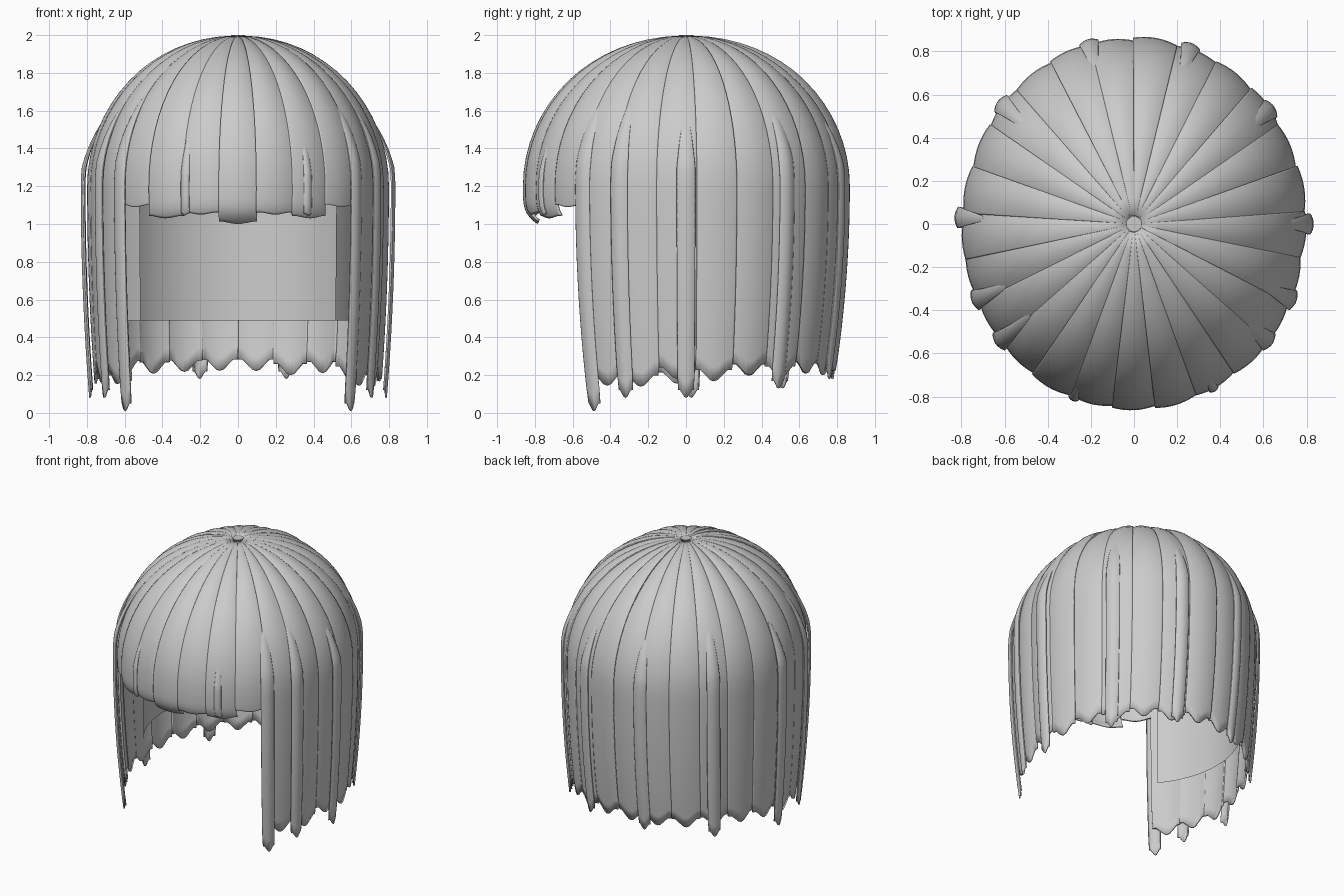
import bpy
import random
from math import sin, cos, acos, pi, sqrt, radians

random.seed(4)
if "Cube" in bpy.data.objects:
    bpy.data.objects.remove(bpy.data.objects["Cube"], do_unlink=True)

# Material
grey = bpy.data.materials.new("hair_grey")
grey.use_nodes = True
GREY = (0.6, 0.6, 0.6, 1)
grey.diffuse_color = GREY
grey.node_tree.nodes["Principled BSDF"].inputs["Base Color"].default_value = GREY

RX, RY = 0.793, 0.857      # head half sizes
MID, DOME = 1.2, 0.797     # height where the dome begins, dome height
COUNT = 25                 # locks around the head
STEP = 2 * pi / COUNT


def grid_object(name, rows, thickness, keep=lambda r, c: True):
    """Sheet from rows of points, thickened inward and smooth shaded."""
    wide = len(rows[0])
    verts = [p for row in rows for p in row]
    faces = []
    for r in range(len(rows) - 1):
        for c in range(wide - 1):
            if keep(r, c):
                a, b = r * wide + c, (r + 1) * wide + c
                faces.append((a, b, b + 1, a + 1))
    mesh = bpy.data.meshes.new(name)
    mesh.from_pydata(verts, [], faces)
    mesh.materials.append(grey)
    obj = bpy.data.objects.new(name, mesh)
    bpy.context.collection.objects.link(obj)
    if thickness:
        mod = obj.modifiers.new("thickness", "SOLIDIFY")
        mod.thickness = thickness
        mod.offset = -1
    bpy.ops.object.select_all(action="DESELECT")
    obj.select_set(True)
    bpy.context.view_layer.objects.active = obj
    bpy.ops.object.shade_smooth_by_angle(angle=radians(40))
    return obj


def radii(z, fringe):
    """Head radius along x and y at a height."""
    if z > MID:
        rel = sqrt(max(0, 1 - ((z - MID) / DOME) ** 2))
        return RX * rel, RY * rel
    drop = MID - z
    if fringe:                      # the fringe hooks inward at its hem
        return RX * (1 - 0.2 * drop ** 2), RY * (1 - 56 * drop ** 4)
    return RX * (1 - 0.045 * drop ** 2), RY * (1 - 0.09 * drop ** 2)


def lock(name, angle, half, top, tip, chamfer, fringe=False, bulge=0.01,
         lift=0.0, tilt=0.0, pointed=False, thickness=0.014):
    """One strand of hair lying on the head from height top down to tip."""
    cols = [-1, -0.93, -0.75, -0.5, -0.22, 0, 0.22, 0.5, 0.75, 0.93, 1]
    start = acos(min(1, (top - MID) / DOME))
    upper, lower = 16, 14
    rows = []
    for i in range(upper + lower + 1):
        row = []
        for u in cols:
            end = tip + chamfer * min(1, max(0, abs(u) - 0.15) / 0.6)
            if i <= upper:
                z = MID + DOME * cos(start + (pi / 2 - start) * i / upper)
            else:
                z = MID + (end - MID) * (i - upper) / lower
            rx, ry = radii(z, fringe)
            grow = min(1, i / 12) if pointed else 1
            width = half * sqrt(grow)
            # locks narrow a little just above the hem
            if z < tip + 0.1 and not fringe:
                width *= 0.9 + max(0, z - tip)
            out = (lift * grow + bulge * (1 - u * u) * grow + tilt * u) * min(1, rx * 1.9)
            if pointed:
                out -= 0.004 * (1 - grow)
            a = angle + width * u
            row.append(((rx + out) * cos(a), (ry + out) * sin(a),
                        z + out * max(0, z - MID) / DOME))
        rows.append(row)
    return grid_object(name, rows, thickness)


# Fringe and long locks around the head
fringe_tips = [1.0, 1.05, 1.03, 1.09]
for k in range(COUNT):
    side = k if k <= COUNT // 2 else k - COUNT
    angle = -pi / 2 + side * STEP
    style = dict(lift=random.uniform(-0.006, 0.003), tilt=random.uniform(-0.006, 0.006))
    if abs(side) <= 3:
        lock(f"fringe_lock_{k}", angle, STEP * 0.515, MID + DOME * 0.999,
             fringe_tips[abs(side)], 0.012, fringe=True, **style)
    else:
        tip = 0.17 + 0.05 * sin(angle) + random.uniform(-0.02, 0.02)
        lock(f"long_lock_{k}", angle, STEP * 0.52, MID + DOME * 0.999, tip, 0.06, **style)

# Thin loose strands: left angle, right angle, top, tip
strands = [(-39, -141, 1.71, 0.01), (-24, -156, 1.67, 0.08), (0, 178, 1.58, 0.08),
           (38, 140, 1.71, 0.13), (71, 105, 1.62, 0.18)]
for left, right, top, tip in strands:
    for label, degrees in (("left", left), ("right", right)):
        lock(f"loose_strand_{label}_{abs(degrees)}", radians(degrees), 0.056, top, tip, 0.04,
             bulge=0.014, lift=0.026 if left == 0 else 0.016, pointed=True, thickness=0.01)

# Small strands on the fringe
for name, degrees in (("fringe_strand_right", -110.5), ("fringe_strand_left", -62.5)):
    lock(name, radians(degrees), 0.03, 1.48, 1.045, 0.01, fringe=True,
         bulge=0.01, lift=0.009, pointed=True, thickness=0.01)

# Inner cap, open at the face
CAP_X, CAP_Y, CAP_BACK, CAP_MID, CAP_TOP, CAP_LOW = 0.68, 0.69, 0.07, 1.15, 0.74, 0.49
segments, dome_rows = 72, 14
cap_rows = []
levels = [(sin(pi / 2 * i / dome_rows), CAP_MID + CAP_TOP * cos(pi / 2 * i / dome_rows))
          for i in range(dome_rows + 1)]
levels += [(1 - 0.01 * j / 4, CAP_MID + (CAP_LOW - CAP_MID) * j / 4) for j in range(1, 5)]
for rel, z in levels:
    cap_rows.append([(CAP_X * rel * cos(2 * pi * s / segments - pi / 2),
                      CAP_BACK + CAP_Y * rel * sin(2 * pi * s / segments - pi / 2), z)
                     for s in range(segments + 1)])
face_gap = 10
grid_object("inner_cap", cap_rows, 0,
            lambda r, c: r < dome_rows or face_gap <= c < segments - face_gap)

# Crown button closing the point where the locks meet
bpy.ops.mesh.primitive_cylinder_add(vertices=24, radius=0.036, depth=0.02,
                                    location=(0, 0, 1.99))
crown = bpy.context.object
crown.name = "crown"
crown.data.materials.append(grey)
